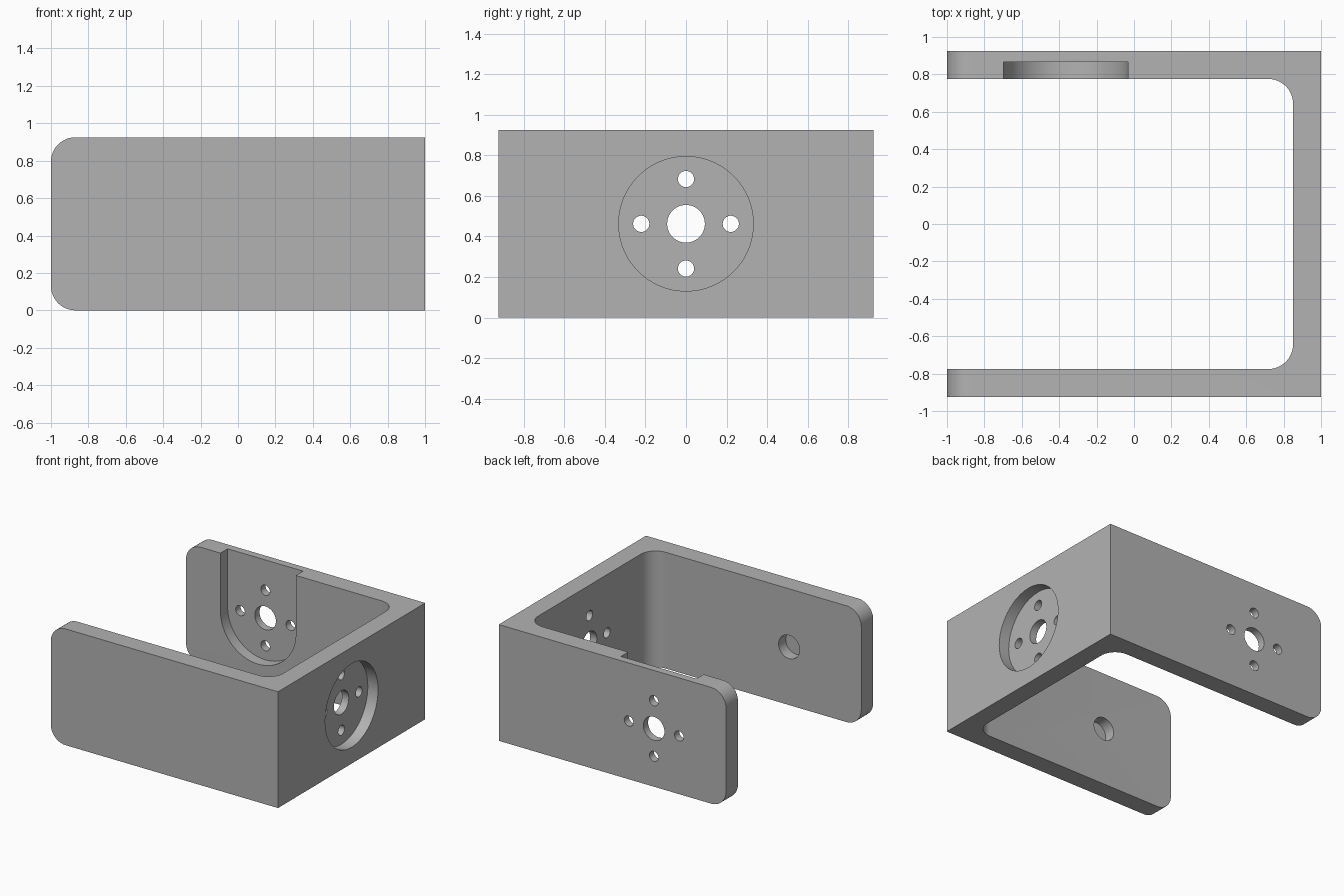
import bpy, bmesh, math
from mathutils import Matrix, Vector

cube = bpy.data.objects.get("Cube")
if cube:
    bpy.data.objects.remove(cube, do_unlink=True)

WIDTH, HEIGHT, WALL = 0.925, 0.925, 0.15   # half depth, height, wall thickness
MID, ARM_X = HEIGHT / 2, -0.365            # hole height, hole position on the arms
POCKET_R, POCKET_D = 0.332, 0.09
FILLET = 0.13

grey = bpy.data.materials.new("plain_grey")
grey.use_nodes = True
colour = (0.45, 0.45, 0.45, 1)
grey.diffuse_color = colour
grey.node_tree.nodes["Principled BSDF"].inputs["Base Color"].default_value = colour


def make_object(name, bm):
    bmesh.ops.recalc_face_normals(bm, faces=bm.faces)
    mesh = bpy.data.meshes.new(name)
    bm.to_mesh(mesh)
    bm.free()
    mesh.materials.append(grey)
    obj = bpy.data.objects.new(name, mesh)
    bpy.context.collection.objects.link(obj)
    return obj


def extrude_profile(bm, points, offset):
    face = bm.faces.new([bm.verts.new(p) for p in points])
    new = bmesh.ops.extrude_face_region(bm, geom=[face])["geom"]
    bmesh.ops.translate(bm, vec=offset, verts=[v for v in new if isinstance(v, bmesh.types.BMVert)])


# U-shaped bracket body with rounded arm ends and filleted inner corners
bm = bmesh.new()
inner, back = WIDTH - WALL, 1 - WALL
outline = [(-1, -WIDTH), (1, -WIDTH), (1, WIDTH), (-1, WIDTH),
           (-1, inner), (back, inner), (back, -inner), (-1, -inner)]
extrude_profile(bm, [(x, y, 0) for x, y in outline], (0, 0, HEIGHT))


def is_rounded(edge):
    a, b = (v.co for v in edge.verts)
    inner_corner = all(abs(p.x - back) < 1e-4 for p in (a, b)) and abs(a.z - b.z) > 0.1
    arm_end = all(p.x < -0.99 for p in (a, b)) and abs(a.z - b.z) < 1e-4
    return inner_corner or arm_end


bmesh.ops.bevel(bm, geom=[e for e in bm.edges if is_rounded(e)], offset=FILLET,
                offset_type='OFFSET', segments=12, profile=0.5, affect='EDGES')
bracket = make_object("bracket", bm)


def cut(cutter):
    """Subtract the cutter from the bracket, then discard it."""
    cutter.hide_render = True
    mod = bracket.modifiers.new("cut", 'BOOLEAN')
    mod.operation, mod.solver, mod.object = 'DIFFERENCE', 'EXACT', cutter
    bpy.context.view_layer.objects.active = bracket
    bpy.ops.object.modifier_apply(modifier=mod.name)
    bpy.data.objects.remove(cutter, do_unlink=True)


def bore(centre, axis, radius, length, sides=48):
    bm = bmesh.new()
    turn = Vector((0, 0, 1)).rotation_difference(Vector(axis)).to_matrix().to_4x4()
    bmesh.ops.create_cone(bm, cap_ends=True, segments=sides, radius1=radius, radius2=radius,
                          depth=length, matrix=Matrix.Translation(centre) @ turn)
    cut(make_object("bore_cutter", bm))


def hole_pattern(centre, axis, side):
    """Central hole with four screw holes around it."""
    bore(centre, axis, 0.093, 0.4)
    for dx, dz in ((1, 0), (-1, 0), (0, 1), (0, -1)):
        bore(Vector(centre) + (Vector(side) * dx + Vector((0, 0, dz))) * 0.221, axis, 0.04, 0.4, 32)


# Round pocket in the outer face of the end wall
bore((1, 0, MID), (1, 0, 0), POCKET_R, POCKET_D * 2, 96)

# U-shaped slot, open at the top, in the inner face of the rear arm
bm = bmesh.new()
slot = [(ARM_X + POCKET_R, HEIGHT + 0.1), (ARM_X - POCKET_R, HEIGHT + 0.1)]
for i in range(49):
    a = math.pi * (1 + i / 48)
    slot.append((ARM_X + POCKET_R * math.cos(a), MID + POCKET_R * math.sin(a)))
extrude_profile(bm, [(x, inner - 0.1, z) for x, z in slot], (0, 0.1 + POCKET_D, 0))
cut(make_object("slot_cutter", bm))

# Hole patterns through the end wall and rear arm
hole_pattern((back, 0, MID), (1, 0, 0), (0, 1, 0))
hole_pattern((ARM_X, inner + WALL / 2, MID), (0, 1, 0), (1, 0, 0))

# Blind pivot hole in the inner face of the front arm
bore((ARM_X, -inner, MID), (0, 1, 0), 0.093, POCKET_D * 2)

# Smooth curved walls, sharp edges kept
bpy.ops.object.select_all(action='DESELECT')
bracket.select_set(True)
bpy.context.view_layer.objects.active = bracket
bpy.ops.object.shade_smooth_by_angle(angle=math.radians(30))
